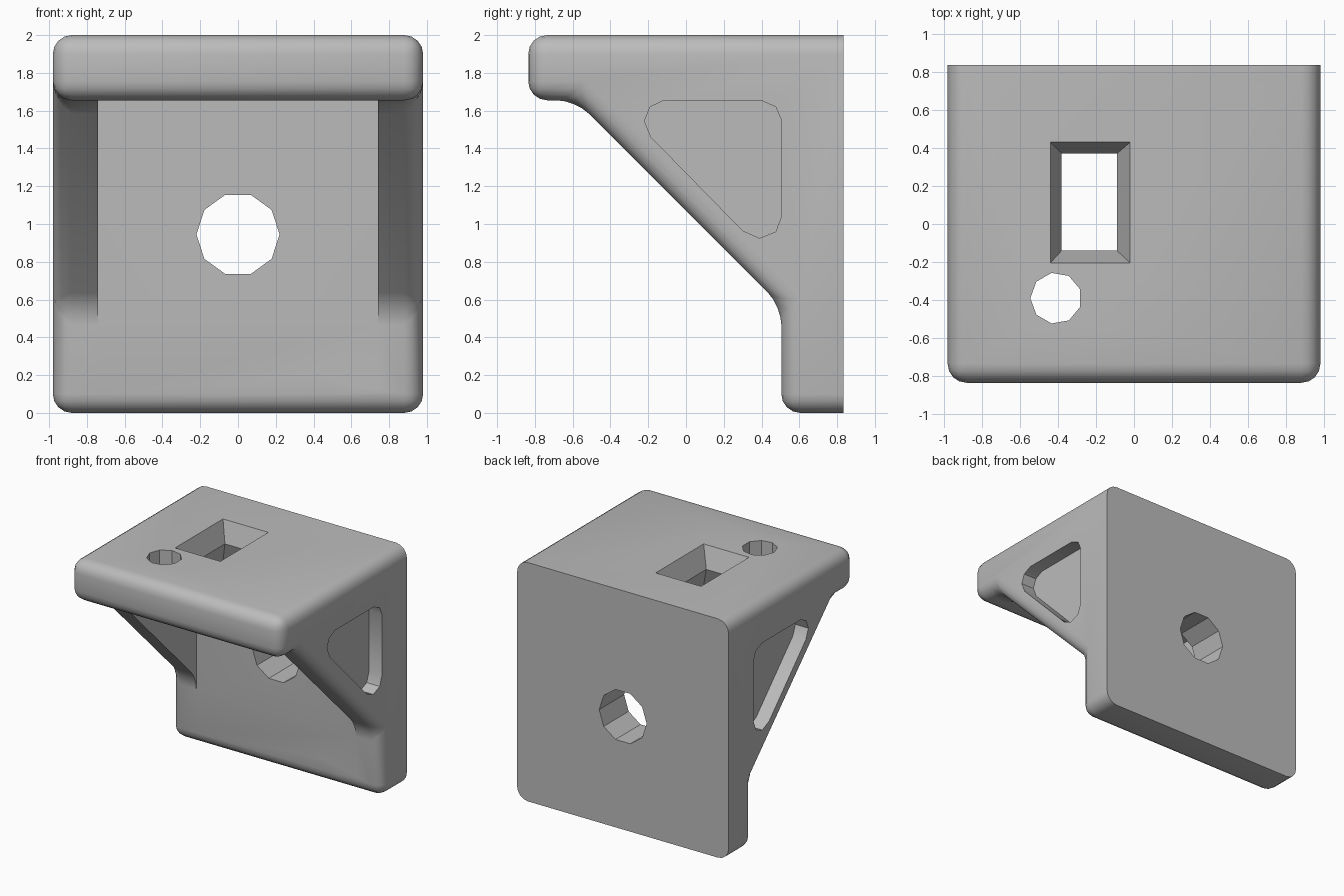
import bpy, bmesh, math
from mathutils import Vector

cube = bpy.data.objects.get("Cube")
if cube:
    bpy.data.objects.remove(cube, do_unlink=True)

HALF_X, BACK, TOP = 0.98, 0.835, 2.0
SHELF_UNDER, PLATE_FRONT, GUSSET_IN = 1.655, 0.505, 0.74

grey = bpy.data.materials.new("plain grey")
grey.use_nodes = True
colour = (0.5, 0.5, 0.5, 1)
grey.diffuse_color = colour
grey.node_tree.nodes["Principled BSDF"].inputs["Base Color"].default_value = colour


def loft(name, start, end, bevel=0):
    """Solid between two matching rings of points."""
    bm = bmesh.new()
    a = [bm.verts.new(p) for p in start]
    b = [bm.verts.new(p) for p in end]
    bm.faces.new(a)
    bm.faces.new(b)
    for i in range(len(a)):
        j = (i + 1) % len(a)
        bm.faces.new((a[i], a[j], b[j], b[i]))
    bmesh.ops.recalc_face_normals(bm, faces=bm.faces)
    if bevel:
        # the wall side stays sharp
        edges = [e for e in bm.edges if any(v.co.y < BACK - 0.01 for v in e.verts)]
        bmesh.ops.bevel(bm, geom=edges, offset=bevel, offset_type='OFFSET',
                        segments=4, profile=0.5, affect='EDGES')
    mesh = bpy.data.meshes.new(name)
    bm.to_mesh(mesh)
    bm.free()
    obj = bpy.data.objects.new(name, mesh)
    bpy.context.collection.objects.link(obj)
    obj.data.materials.append(grey)
    return obj


def rect(x0, x1, y0, y1, z):
    return [(x0, y0, z), (x1, y0, z), (x1, y1, z), (x0, y1, z)]


def ring(cx, cy, r, n, phase=0):
    return [(cx + r * math.cos(phase + math.tau * i / n),
             cy + r * math.sin(phase + math.tau * i / n)) for i in range(n)]


def cut(target, cutter):
    mod = target.modifiers.new("cut", 'BOOLEAN')
    mod.operation, mod.solver, mod.object = 'DIFFERENCE', 'EXACT', cutter
    bpy.context.view_layer.objects.active = target
    bpy.ops.object.modifier_apply(modifier=mod.name)
    bpy.data.objects.remove(cutter, do_unlink=True)


# Side profile of shelf, braces and wall plate, swept across the width
profile = [(BACK, TOP), (-BACK, TOP), (-BACK, SHELF_UNDER), (-0.585, SHELF_UNDER),
           (PLATE_FRONT, 0.565), (PLATE_FRONT, 0), (BACK, 0)]
bracket = loft("bracket", [(-HALF_X, y, z) for y, z in profile],
               [(HALF_X, y, z) for y, z in profile], bevel=0.1)

# Open space between the two braces
cut(bracket, loft("brace_gap",
                  rect(-GUSSET_IN, GUSSET_IN, -1, PLATE_FRONT, -0.2),
                  rect(-GUSSET_IN, GUSSET_IN, -1, PLATE_FRONT, SHELF_UNDER)))

# Blind triangular pockets in the outer brace faces
pocket = [(-0.115, 1.655), (0.395, 1.655), (0.475, 1.62), (0.505, 1.55),
          (0.505, 1.04), (0.475, 0.96), (0.39, 0.925), (0.30, 0.965),
          (-0.185, 1.46), (-0.22, 1.545), (-0.19, 1.62)]
for side in (-1, 1):
    cut(bracket, loft("brace_pocket", [(side * 0.86, y, z) for y, z in pocket],
                      [(side * 1.1, y, z) for y, z in pocket]))

# Ten-sided hole through the wall plate
hole = ring(0, 0.945, 0.22, 10)
cut(bracket, loft("wall_hole", [(x, 0.3, z) for x, z in hole],
                  [(x, 1, z) for x, z in hole]))

# Nine-sided hole through the shelf
hole = ring(-0.41, -0.39, 0.135, 9, math.pi)
cut(bracket, loft("shelf_hole", [(x, y, 1.5) for x, y in hole],
                  [(x, y, 2.1) for x, y in hole]))

# Rectangular slot, tapered from above and flared again below
waist = rect(-0.38, -0.09, -0.14, 0.37, 1.83)
cut(bracket, loft("slot_upper", waist, rect(-0.44, -0.02, -0.205, 0.43, TOP + 0.0001)))
cut(bracket, loft("slot_lower", rect(-0.44, -0.02, -0.205, 0.43, SHELF_UNDER - 0.0001),
                  rect(-0.38, -0.09, -0.14, 0.37, 1.8301)))

bpy.ops.object.select_all(action='DESELECT')
bracket.select_set(True)
bpy.context.view_layer.objects.active = bracket
bpy.ops.object.shade_smooth_by_angle(angle=math.radians(30))
